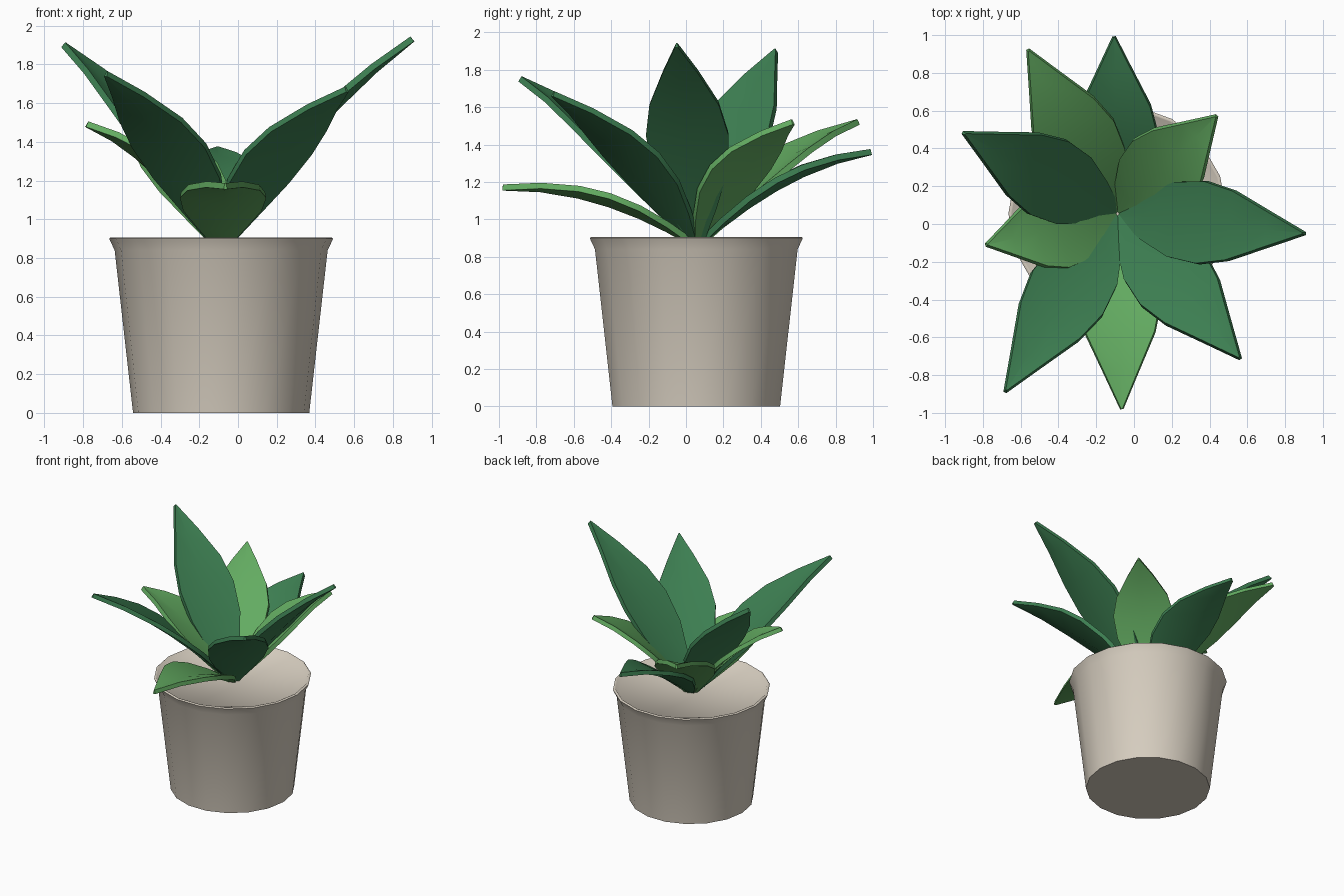
import bpy
import math
from mathutils import Vector

cube = bpy.data.objects.get("Cube")
if cube:
    bpy.data.objects.remove(cube, do_unlink=True)


def make_material(name, rgb):
    mat = bpy.data.materials.new(name)
    mat.use_nodes = True
    color = (*rgb, 1.0)
    mat.diffuse_color = color
    bsdf = next(n for n in mat.node_tree.nodes if n.type == "BSDF_PRINCIPLED")
    bsdf.inputs["Base Color"].default_value = color
    bsdf.inputs["Roughness"].default_value = 0.8
    return mat


def make_object(name, verts, faces, mat):
    mesh = bpy.data.meshes.new(name)
    mesh.from_pydata(verts, [], faces)
    mesh.materials.append(mat)
    obj = bpy.data.objects.new(name, mesh)
    bpy.context.collection.objects.link(obj)
    bpy.ops.object.select_all(action="DESELECT")
    obj.select_set(True)
    bpy.context.view_layer.objects.active = obj
    return obj


cream = make_material("cream ceramic", (0.67, 0.61, 0.52))
deep_green = make_material("deep green", (0.046, 0.21, 0.083))
light_green = make_material("light green", (0.125, 0.41, 0.12))

CENTER = Vector((-0.087, 0.055, 0))
SIDES = 18


# Pot: flared wall, rounded lip and a closed top just below the rim
def make_pot():
    profile = [(0.455, 0), (0.55, 0.84), (0.574, 0.89), (0.578, 0.9),
               (0.57, 0.907), (0.56, 0.905), (0.535, 0.875)]
    verts, faces = [], []
    for radius, z in profile:
        for i in range(SIDES):
            a = math.tau * i / SIDES
            verts.append(CENTER + Vector((radius * math.cos(a), radius * math.sin(a), z)))
    for r in range(len(profile) - 1):
        for i in range(SIDES):
            j = (i + 1) % SIDES
            a, b = r * SIDES, (r + 1) * SIDES
            faces.append((a + i, a + j, b + j, b + i))
    faces.append(tuple(reversed(range(SIDES))))
    top = (len(profile) - 1) * SIDES
    faces.append(tuple(range(top, top + SIDES)))
    make_object("pot", verts, faces, cream)
    bpy.ops.object.shade_smooth_by_angle(angle=math.radians(65))


# Leaf outline: position along the leaf and half width there
OUTLINE = [(0, 0.04), (0.13, 0.125), (0.28, 0.2), (0.44, 0.22),
           (0.6, 0.185), (0.8, 0.095), (1, 0.006)]


# Leaf: arched, slightly cupped blade from the pot centre to its tip
def make_leaf(name, tip, mat):
    tip = Vector(tip)
    base = CENTER + Vector((0, 0, 0.87))
    heading = tip - base
    heading.z = 0
    heading.normalize()
    base += heading * 0.02
    side = Vector((-heading.y, heading.x, 0))
    control = (base + tip) / 2 + Vector((0, 0, 0.16))
    verts, faces = [], []
    for t, half in OUTLINE:
        spine = base * (1 - t) ** 2 + control * 2 * t * (1 - t) + tip * t * t
        for s in (-1, 0, 1):
            cup = Vector((0, 0, 0.2 * half * abs(s)))
            verts.append(spine + side * half * s + cup)
    for r in range(len(OUTLINE) - 1):
        for c in range(2):
            a = r * 3 + c
            faces.append((a, a + 3, a + 4, a + 1))
    obj = make_object(name, verts, faces, mat)
    solid = obj.modifiers.new("thickness", "SOLIDIFY")
    solid.thickness = 0.032
    solid.offset = 0
    bpy.ops.object.modifier_apply(modifier=solid.name)
    bpy.ops.object.shade_smooth_by_angle(angle=math.radians(35))


make_pot()

LEAVES = {
    "left_leaf": ((0.9, -0.05, 1.93), deep_green),
    "front_left_leaf": ((0.56, -0.71, 1.67), deep_green),
    "front_leaf": ((-0.065, -0.98, 1.17), light_green),
    "front_right_leaf": ((-0.68, -0.885, 1.75), deep_green),
    "right_low_leaf": ((-0.78, -0.11, 1.49), light_green),
    "right_tall_leaf": ((-0.9, 0.48, 1.9), deep_green),
    "back_right_leaf": ((-0.56, 0.92, 1.52), light_green),
    "back_leaf": ((-0.105, 0.99, 1.36), deep_green),
    "back_left_leaf": ((0.435, 0.57, 1.52), light_green),
}
for leaf_name, (leaf_tip, leaf_mat) in LEAVES.items():
    make_leaf(leaf_name, leaf_tip, leaf_mat)
